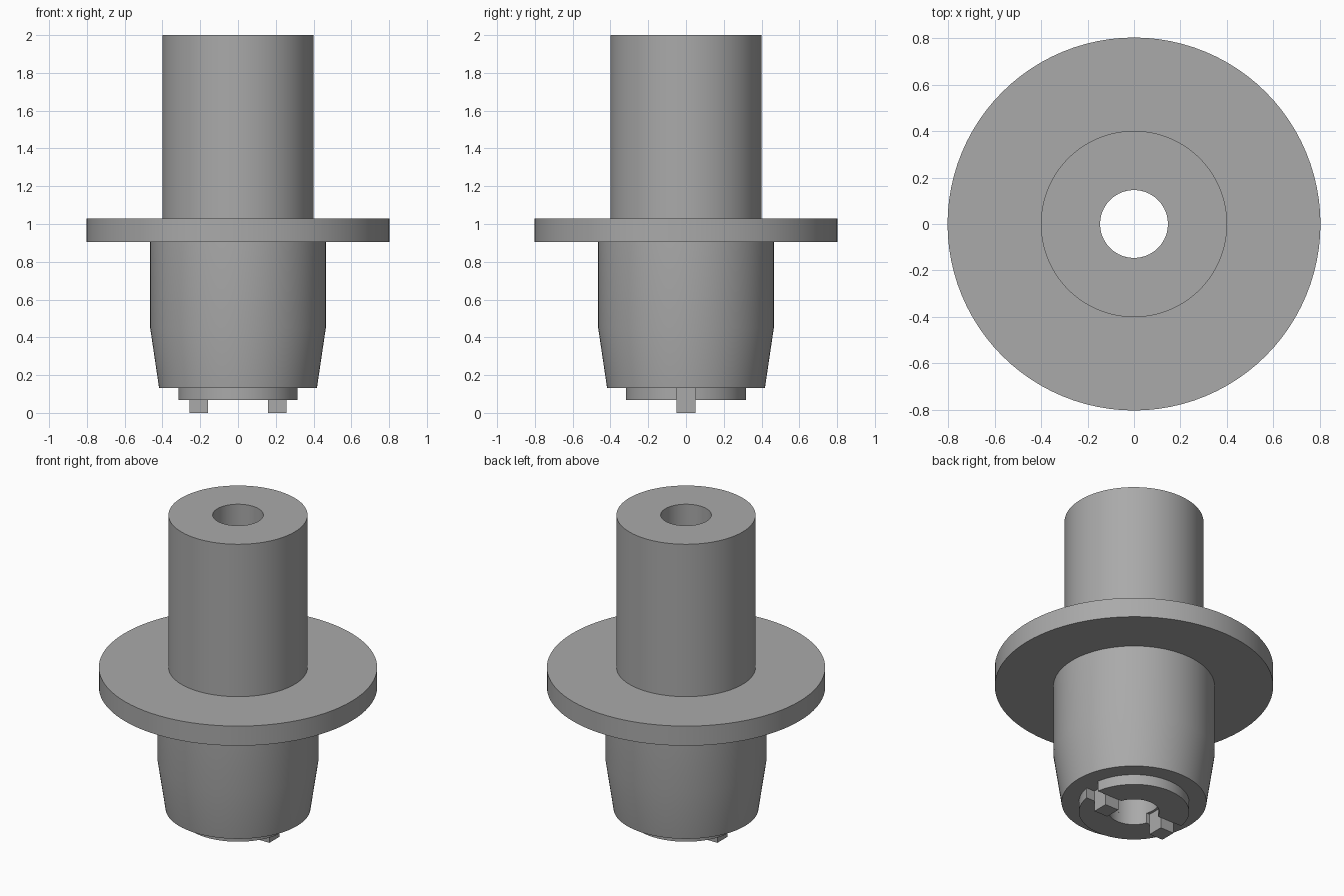
import bpy, bmesh
from math import sin, cos, asin, pi, radians

if "Cube" in bpy.data.objects:
    bpy.data.objects.remove(bpy.data.objects["Cube"])

SEGMENTS = 96
BORE = 0.146
SPIGOT_R = 0.318
SLOT = 0.05            # half width of slot and lug
SEAT_Z, SPIGOT_Z = 0.133, 0.068

grey = bpy.data.materials.new("plain grey")
grey.diffuse_color = (0.4, 0.4, 0.4, 1)
grey.use_nodes = True
grey.node_tree.nodes["Principled BSDF"].inputs["Base Color"].default_value = (0.4, 0.4, 0.4, 1)


def finish(name, bm):
    bmesh.ops.recalc_face_normals(bm, faces=bm.faces)
    mesh = bpy.data.meshes.new(name)
    bm.to_mesh(mesh)
    bm.free()
    mesh.materials.append(grey)
    obj = bpy.data.objects.new(name, mesh)
    bpy.context.collection.objects.link(obj)
    bpy.ops.object.select_all(action='DESELECT')
    obj.select_set(True)
    bpy.context.view_layer.objects.active = obj
    bpy.ops.object.shade_smooth_by_angle(angle=radians(30))
    return obj


def lathe(name, profile):
    """Revolve a closed (radius, height) profile around z."""
    bm = bmesh.new()
    verts = [bm.verts.new((r, 0, z)) for r, z in profile]
    edges = [bm.edges.new((v, verts[i - 1])) for i, v in enumerate(verts)]
    bmesh.ops.spin(bm, geom=verts + edges, cent=(0, 0, 0), axis=(0, 0, 1),
                   angle=2 * pi, steps=SEGMENTS, use_merge=True)
    bmesh.ops.remove_doubles(bm, verts=bm.verts, dist=1e-5)
    return finish(name, bm)


def prism(name, outline, low, high):
    """Raise an outline from low to high and close both ends."""
    bm = bmesh.new()
    base = bm.faces.new([bm.verts.new((x, y, low)) for x, y in outline])
    top = bmesh.ops.extrude_face_region(bm, geom=[base], use_keep_orig=True)["geom"]
    for v in top:
        if isinstance(v, bmesh.types.BMVert):
            v.co.z = high
    return finish(name, bm)


def arc(radius, side, steps):
    """Half circle on one side of x, stopping at the slot edges."""
    start = asin(SLOT / radius)
    angles = [start + (pi - 2 * start) * i / steps for i in range(steps + 1)]
    return [(side * radius * cos(a), side * radius * sin(a)) for a in angles]


# Hollow shaft, flange and tapered lower body
lathe("shaft_flange_and_body", [
    (BORE, 2.0), (0.401, 2.0), (0.401, 1.03),
    (0.803, 1.03), (0.803, 0.905),
    (0.465, 0.905), (0.465, 0.45), (0.418, SEAT_Z), (BORE, SEAT_Z),
])

for label, side in (("left", 1), ("right", -1)):
    # Half of the slotted spigot ring
    half = arc(SPIGOT_R, side, SEGMENTS // 2) + arc(BORE, side, SEGMENTS // 2)[::-1]
    prism("spigot_half_" + ("back" if side > 0 else "front"), half, SPIGOT_Z, SEAT_Z)
    # Drive lug standing in the slot
    inner, outer = side * 0.16, side * 0.256
    prism("drive_lug_" + label,
          [(inner, -SLOT), (outer, -SLOT), (outer, SLOT), (inner, SLOT)], 0, SEAT_Z)
